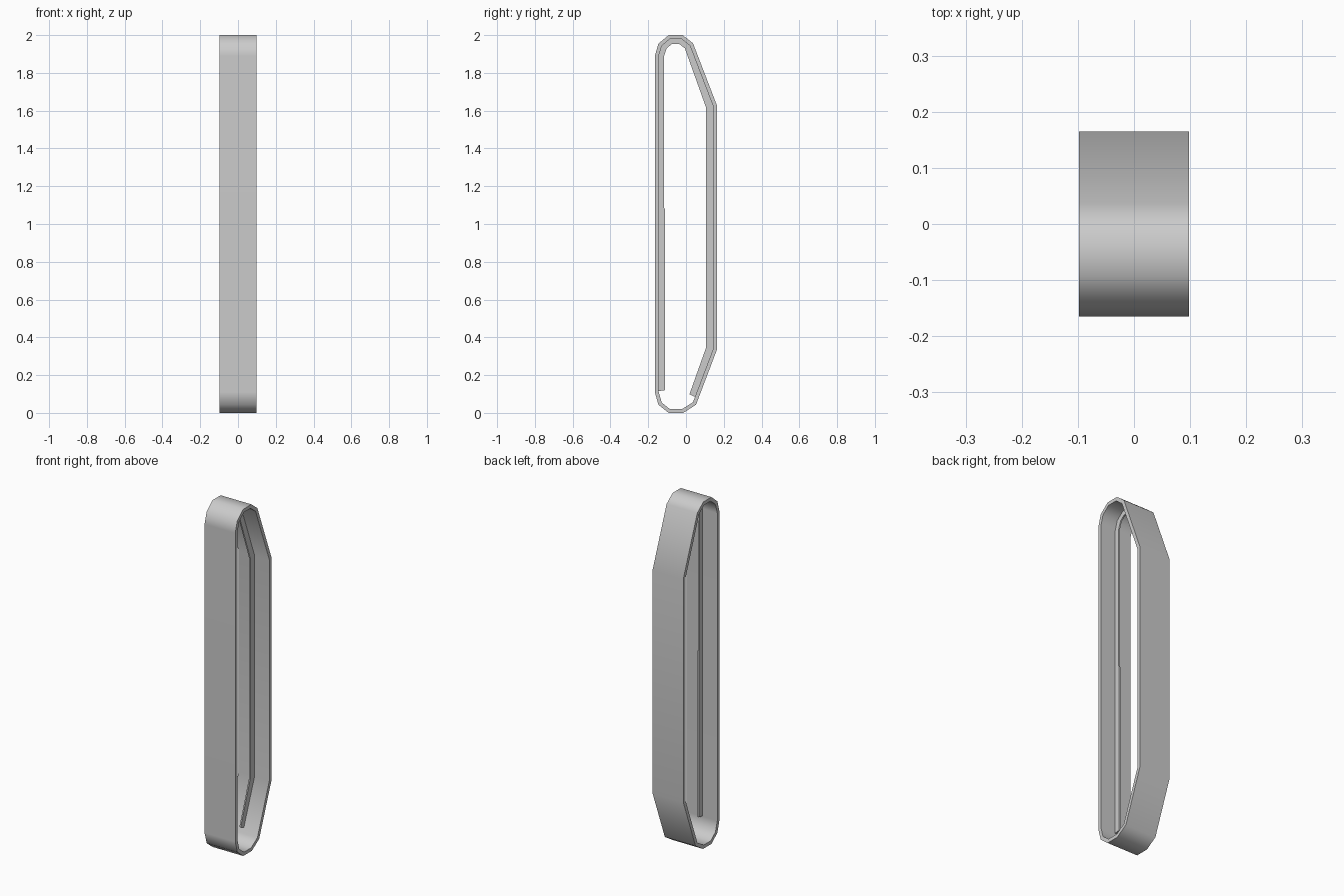
import bpy, bmesh, math
from mathutils import Vector

if "Cube" in bpy.data.objects:
    bpy.data.objects.remove(bpy.data.objects["Cube"])

HALF_WIDTH = 0.098
BAND = 0.02       # belt thickness
RIB_HALF = 0.004  # guide rib half thickness

# Belt side outline (y, z), clockwise seen from the right
outline = [Vector(p) for p in [
    (-0.165, 0.11), (-0.165, 1.89), (-0.146, 1.955), (-0.092, 2.0),
    (-0.018, 2.0), (0.037, 1.957), (0.165, 1.624), (0.165, 0.338),
    (0.053, 0.043), (-0.015, 0.0), (-0.092, 0.0), (-0.146, 0.043)]]


def inset(pts, d):
    """Offset a closed clockwise outline inward with mitred corners."""
    out = []
    for i, p in enumerate(pts):
        a = (p - pts[i - 1]).normalized()
        b = (pts[(i + 1) % len(pts)] - p).normalized()
        na, nb = Vector((a.y, -a.x)), Vector((b.y, -b.x))
        out.append(p + (na + nb) * d / (1 + na.dot(nb)))
    return out


def sweep_strip(name, outer, inner, half, closed):
    """Solid strip between two side outlines, extruded across x."""
    bm = bmesh.new()
    rings = [[bm.verts.new((x, q.x, q.y)) for x, q in
              ((-half, o), (half, o), (half, i), (-half, i))]
             for o, i in zip(outer, inner)]
    n = len(rings)
    for k in range(n if closed else n - 1):
        r, s = rings[k], rings[(k + 1) % n]
        for j in range(4):
            m = (j + 1) % 4
            bm.faces.new((r[j], r[m], s[m], s[j]))
    if not closed:
        bm.faces.new(rings[0])
        bm.faces.new(rings[-1])
    bmesh.ops.recalc_face_normals(bm, faces=bm.faces)
    mesh = bpy.data.meshes.new(name)
    bm.to_mesh(mesh)
    bm.free()
    ob = bpy.data.objects.new(name, mesh)
    bpy.context.collection.objects.link(ob)
    bpy.ops.object.select_all(action='DESELECT')
    ob.select_set(True)
    bpy.context.view_layer.objects.active = ob
    bpy.ops.object.shade_smooth_by_angle(angle=math.radians(50))
    wn = ob.modifiers.new("weighted_normals", 'WEIGHTED_NORMAL')
    wn.keep_sharp = True
    return ob


# Closed belt
inner = inset(outline, BAND)
sweep_strip("track_belt", outline, inner, HALF_WIDTH, True)

# Central guide rib: open along the lower end, slightly deeper low on the front
rib_base = inset(outline, BAND * 0.8)
front_x = rib_base[0].x
base = ([Vector((front_x, 0.115)), Vector((front_x, 1.08)), Vector((front_x, 1.085))]
        + rib_base[1:8] + [Vector((0.048, 0.085))])
tip = [Vector(p) for p in [
    (-0.112, 0.12), (-0.112, 1.08), (-0.116, 1.085), (-0.116, 1.89),
    (-0.102, 1.93), (-0.075, 1.953), (-0.035, 1.953), (-0.006, 1.93),
    (0.106, 1.617), (0.106, 0.345), (0.018, 0.098)]]
sweep_strip("guide_rib", base, tip, RIB_HALF, False)
